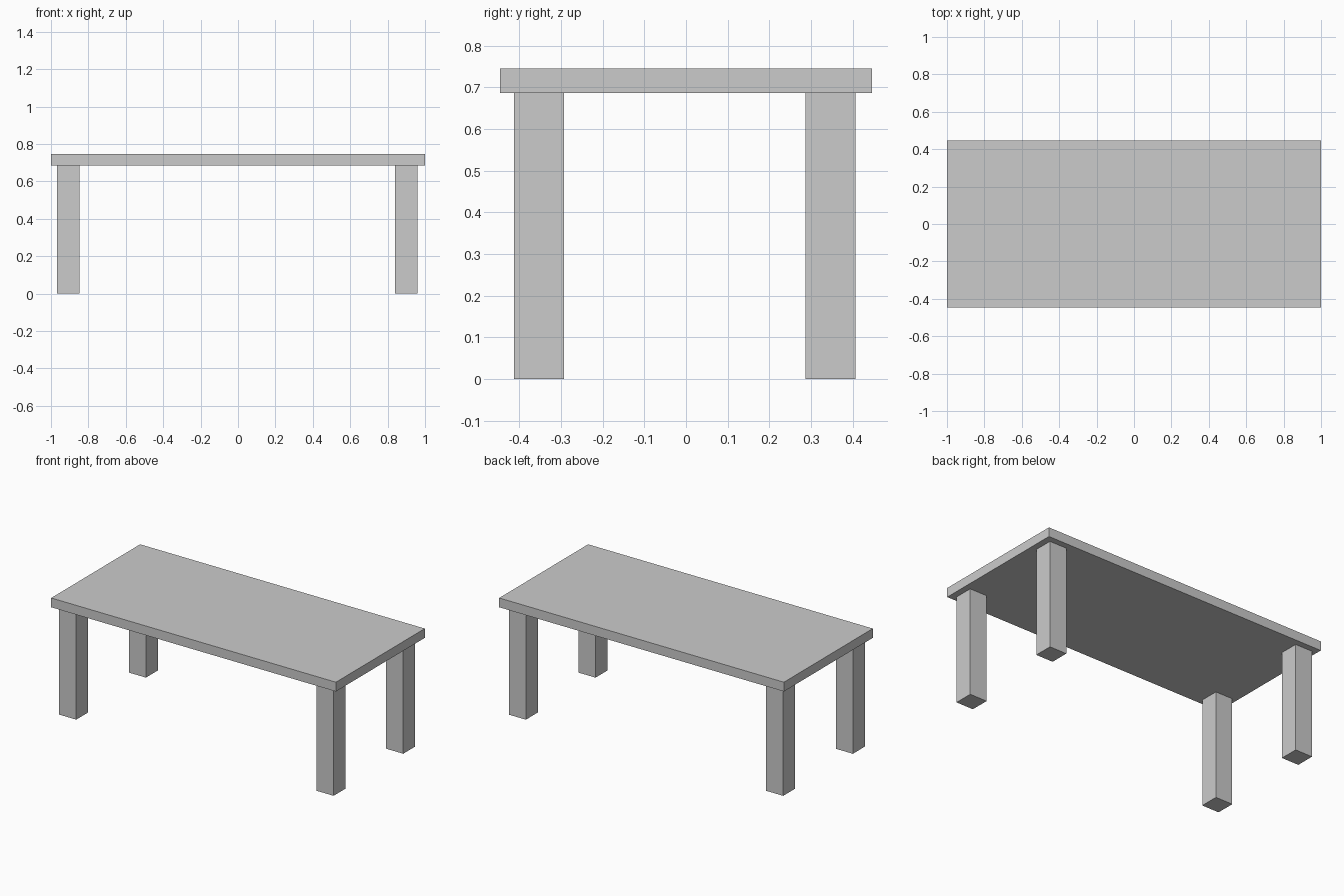
import bpy

if "Cube" in bpy.data.objects:
    bpy.data.objects.remove(bpy.data.objects["Cube"])


def box(name, x, y, z):
    """Add a box spanning the given (min, max) ranges."""
    spans = (x, y, z)
    bpy.ops.mesh.primitive_cube_add(size=1, location=[(a + b) / 2 for a, b in spans])
    ob = bpy.context.object
    ob.name = name
    ob.scale = [b - a for a, b in spans]
    bpy.ops.object.transform_apply(location=False, rotation=False, scale=True)
    return ob


# Table top
UNDERSIDE = 0.686
box("table_top", (-1.0, 1.0), (-0.446, 0.446), (UNDERSIDE, 0.745))

# Four square legs, inset from the corners
HALF = 0.06
for side, x in (("left", -0.908), ("right", 0.90)):
    for end, y in (("front", -0.352), ("back", 0.347)):
        box(f"{end}_{side}_leg", (x - HALF, x + HALF), (y - HALF, y + HALF), (0, UNDERSIDE))
